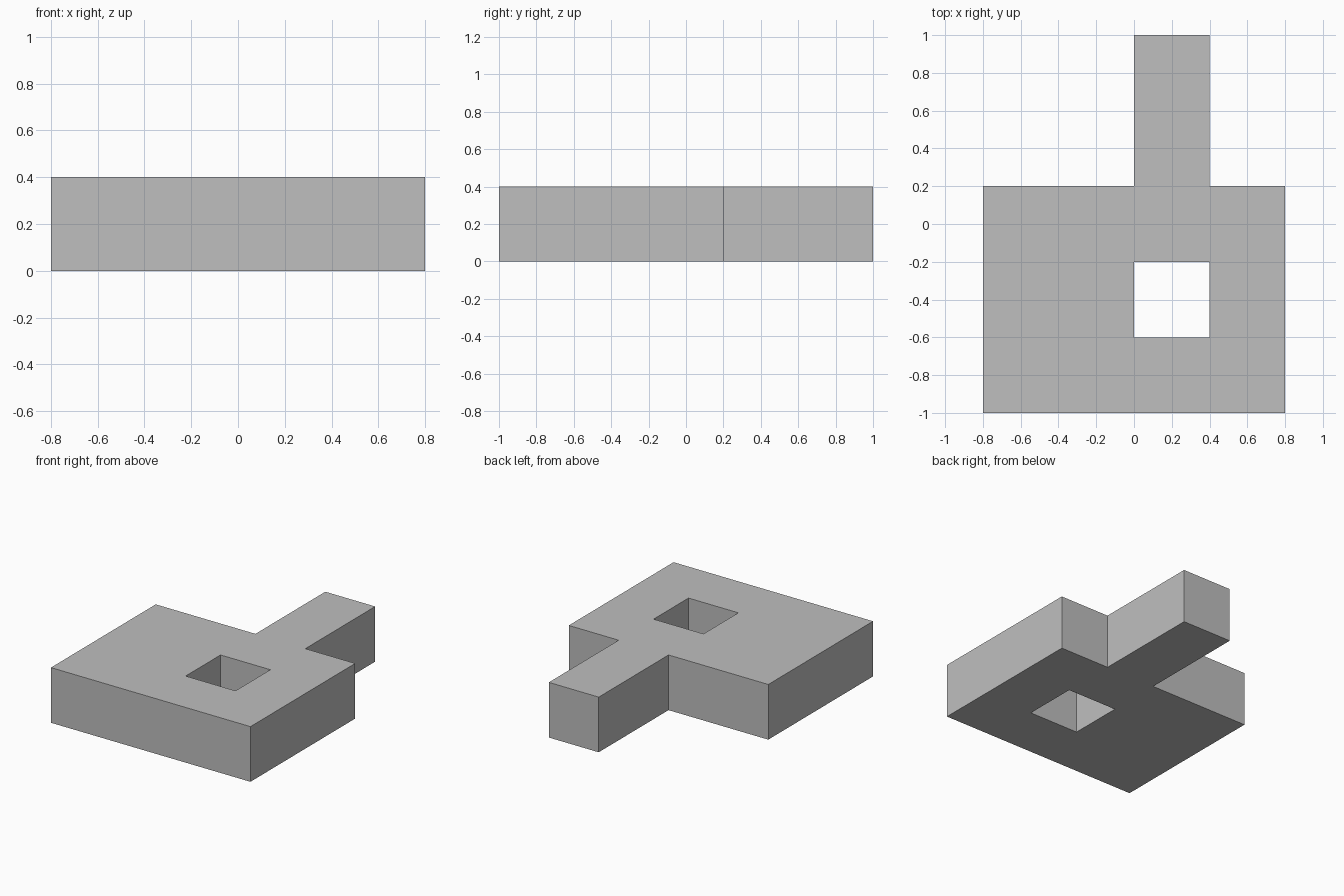
import bpy
import bmesh

cube = bpy.data.objects.get("Cube")
if cube:
    bpy.data.objects.remove(cube, do_unlink=True)

CELL = 0.4  # module size, also the thickness

# Plan of the slab: '#' is solid, rows run from back to front
PLAN = [
    "..#.",
    "..#.",
    "####",
    "##.#",
    "####",
]

# Flat grey material
grey = bpy.data.materials.new("light_grey")
grey.use_nodes = True
colour = (0.52, 0.52, 0.52, 1)
grey.diffuse_color = colour
grey.node_tree.nodes["Principled BSDF"].inputs["Base Color"].default_value = colour

# Lay one square per solid cell
bm = bmesh.new()
width, depth = len(PLAN[0]), len(PLAN)
for row, line in enumerate(PLAN):
    for col, mark in enumerate(line):
        if mark == "#":
            x = (col - width / 2) * CELL
            y = (depth / 2 - row - 1) * CELL
            corners = [(x, y), (x + CELL, y), (x + CELL, y + CELL), (x, y + CELL)]
            bm.faces.new([bm.verts.new((px, py, 0)) for px, py in corners])
bmesh.ops.remove_doubles(bm, verts=bm.verts, dist=0.001)

# Raise the plan into a closed slab with handle and square hole
raised = bmesh.ops.extrude_face_region(bm, geom=bm.faces[:], use_keep_orig=True)
top_verts = [v for v in raised["geom"] if isinstance(v, bmesh.types.BMVert)]
bmesh.ops.translate(bm, verts=top_verts, vec=(0, 0, CELL))
bmesh.ops.recalc_face_normals(bm, faces=bm.faces)

mesh = bpy.data.meshes.new("slab_with_handle")
bm.to_mesh(mesh)
bm.free()
mesh.materials.append(grey)
slab = bpy.data.objects.new("slab_with_handle", mesh)
bpy.context.collection.objects.link(slab)
